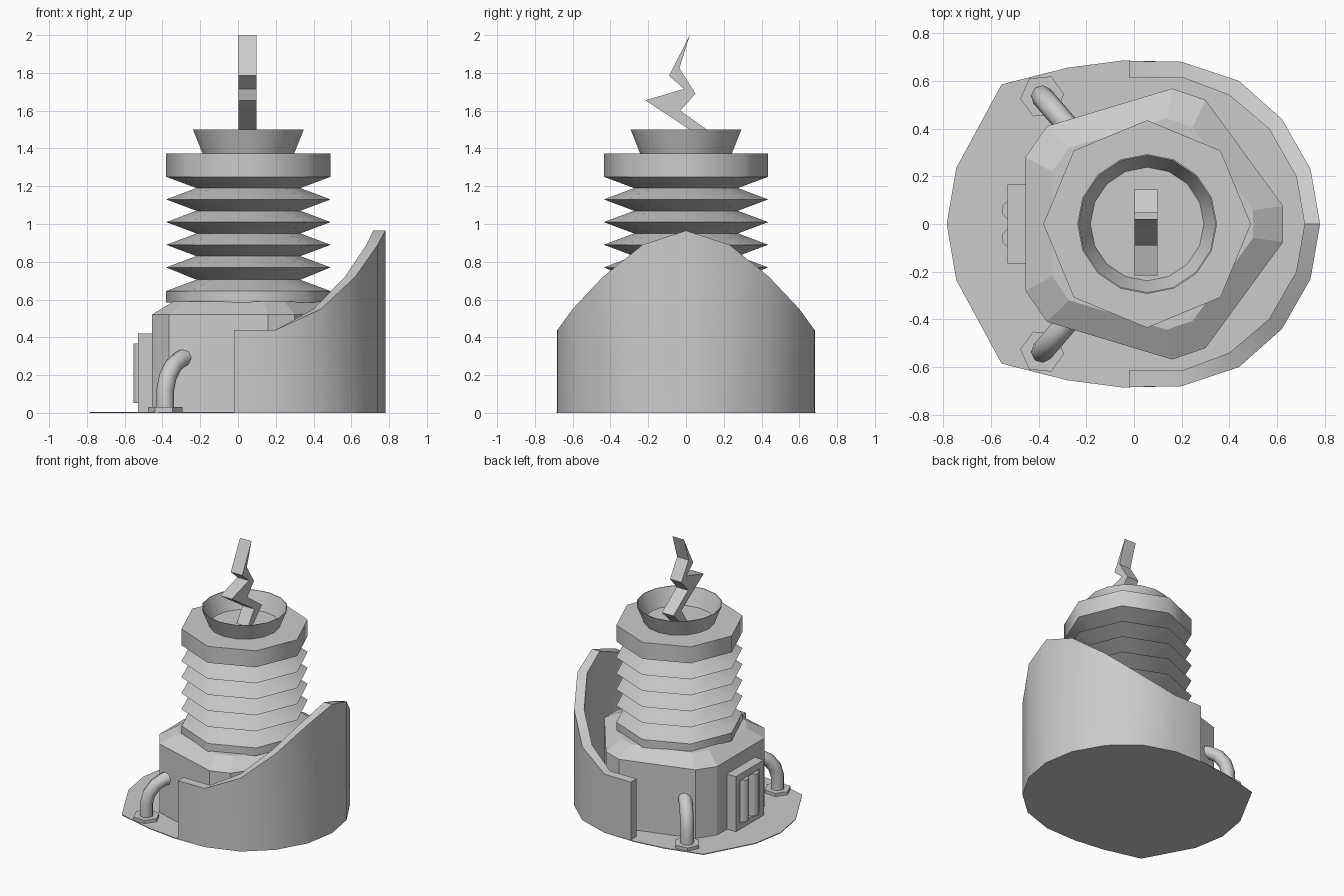
import bpy, bmesh, math
from mathutils import Vector

if "Cube" in bpy.data.objects:
    bpy.data.objects.remove(bpy.data.objects["Cube"], do_unlink=True)

grey = bpy.data.materials.new("plain_grey")
grey.use_nodes = True
grey.diffuse_color = (0.6, 0.6, 0.6, 1)
grey.node_tree.nodes["Principled BSDF"].inputs["Base Color"].default_value = (0.6, 0.6, 0.6, 1)

AXIS_X = 0.055  # centre of the stacked round parts


def make(name, verts, faces, smooth=None, fix=True):
    """Mesh object from points and faces, optionally smoothed below an angle."""
    mesh = bpy.data.meshes.new(name)
    mesh.from_pydata([tuple(v) for v in verts], [], faces)
    bm = bmesh.new()
    bm.from_mesh(mesh)
    if fix:
        bmesh.ops.recalc_face_normals(bm, faces=bm.faces)
    bm.to_mesh(mesh)
    bm.free()
    mesh.materials.append(grey)
    ob = bpy.data.objects.new(name, mesh)
    bpy.context.collection.objects.link(ob)
    if smooth:
        smooth_by_angle(ob, smooth)
    return ob


def smooth_by_angle(ob, degrees):
    bpy.ops.object.select_all(action='DESELECT')
    ob.select_set(True)
    bpy.context.view_layer.objects.active = ob
    bpy.ops.object.shade_smooth_by_angle(angle=math.radians(degrees))


def loft(name, rings, smooth=None, caps=True, closed=False):
    """Skin a list of equal-length closed rings."""
    n = len(rings[0])
    verts = [p for ring in rings for p in ring]
    faces = []
    count = len(rings)
    for i in range(count if closed else count - 1):
        a, b = i * n, (i + 1) % count * n
        for j in range(n):
            k = (j + 1) % n
            faces.append((a + j, a + k, b + k, b + j))
    if caps:
        faces += [tuple(reversed(range(n))), tuple(range((count - 1) * n, count * n))]
    return make(name, verts, faces, smooth)


def lathe(name, profile, sides, smooth=None, centre=(AXIS_X, 0), caps=True, turn=0):
    rings = []
    for r, z in profile:
        angles = [turn + math.tau * i / sides for i in range(sides)]
        rings.append([(centre[0] + r * math.cos(a), centre[1] + r * math.sin(a), z) for a in angles])
    return loft(name, rings, smooth, caps)


def mirrored(half):
    """Complete an outline given on the +y side."""
    return half + [(x, -y) for x, y in reversed(half) if y > 0]


def level(outline, z):
    return [(x, y, z) for x, y in outline]


# Ground plate
plate = mirrored([(-0.785, 0), (-0.745, 0.235), (-0.555, 0.585), (-0.28, 0.655), (-0.05, 0.685),
                  (0.2, 0.68), (0.44, 0.6), (0.62, 0.44), (0.74, 0.23), (0.78, 0)])
loft("ground_plate", [level(plate, 0), level(plate, 0.006)])

# Curved shield wall: outer point, inner point, height
stations = [((-0.02, 0.683), (-0.02, 0.615), 0.44), ((0.2, 0.68), (0.2, 0.615), 0.44),
            ((0.44, 0.6), (0.4, 0.54), 0.55), ((0.62, 0.44), (0.565, 0.4), 0.72),
            ((0.74, 0.23), (0.68, 0.2), 0.89), ((0.78, 0), (0.715, 0), 0.965)]
stations += [((o[0], -o[1]), (i[0], -i[1]), h) for o, i, h in reversed(stations[:-1])]
sections = [[(*o, 0), (*o, h), (*i, h), (*i, 0)] for o, i, h in stations]
loft("shield_wall", sections, smooth=32)

# Machine body with sloped shoulders
body = mirrored([(-0.455, 0.28), (-0.365, 0.41), (0.16, 0.568), (0.3, 0.52), (0.625, 0.075)])
shoulder = [(AXIS_X + (x - AXIS_X) * 0.78, y * 0.78) for x, y in body]
loft("machine_body", [level(body, 0.006), level(body, 0.52), level(shoulder, 0.59)])

# Bellows column with collars
R, V = 0.435, 0.275
profile = [(R, 0.585), (R, 0.645), (V, 0.705)]
for i in range(4):
    z = 0.77 + 0.12 * i
    profile += [(R, z), (V, z + 0.06)]
profile += [(R, 1.25), (R, 1.373)]
lathe("bellows_column", profile, 8, smooth=50)

# Flared cup on top
lathe("flared_cup", [(0.242, 1.372), (0.293, 1.5), (0.288, 1.5), (0.238, 1.374)],
      16, smooth=30, caps=False)

# Zigzag bolt
bolt = [(0.02, 2.0), (-0.09, 1.785), (-0.01, 1.715), (-0.215, 1.655), (0.05, 1.48), (-0.02, 1.372),
        (0.04, 1.372), (0.145, 1.475), (-0.03, 1.6), (0.05, 1.69), (-0.035, 1.825)]
loft("zigzag_bolt", [[(x, y, z) for y, z in bolt] for x in (0.003, 0.098)])

# Bent pipes with hexagonal flanges, one on each side
for side, label in ((1, "back"), (-1, "front")):
    lathe(label + "_pipe_flange", [(0.092, 0.006), (0.092, 0.03)], 6,
          centre=(-0.385, 0.535 * side), turn=0.1 * side)
    path = [(0, 0.02), (0, 0.12), (0.02, 0.19), (0.065, 0.25), (0.125, 0.285), (0.2, 0.3)]
    heading = Vector((0.65, -0.76 * side, 0))
    across = Vector((0.76 * side, 0.65, 0))
    rings = []
    for i, (d, z) in enumerate(path):
        d0, z0 = path[max(i - 1, 0)]
        d1, z1 = path[min(i + 1, len(path) - 1)]
        slope = math.atan2(z1 - z0, d1 - d0)
        up = heading * -math.sin(slope) + Vector((0, 0, math.cos(slope)))
        middle = Vector((-0.385, 0.535 * side, z)) + heading * d
        rings.append([middle + 0.047 * (across * math.cos(a) + up * math.sin(a))
                      for a in (math.tau * j / 8 for j in range(8))])
    loft(label + "_bent_pipe", rings, smooth=50)


# Side panel box with a recessed face
def rectangle(x, half_width, low, high):
    return [(x, -half_width, low), (x, half_width, low), (x, half_width, high), (x, -half_width, high)]


loft("side_panel", [rectangle(-0.44, 0.165, 0.006, 0.42), rectangle(-0.53, 0.165, 0.006, 0.42),
                    rectangle(-0.53, 0.115, 0.05, 0.37), rectangle(-0.505, 0.115, 0.05, 0.37)])

# Two upright bars in the recess
for y, label in ((0.058, "back"), (-0.058, "front")):
    lathe(label + "_panel_bar", [(0.04, 0.052), (0.04, 0.368)], 8,
          smooth=50, centre=(-0.517, y), turn=math.pi / 8)
